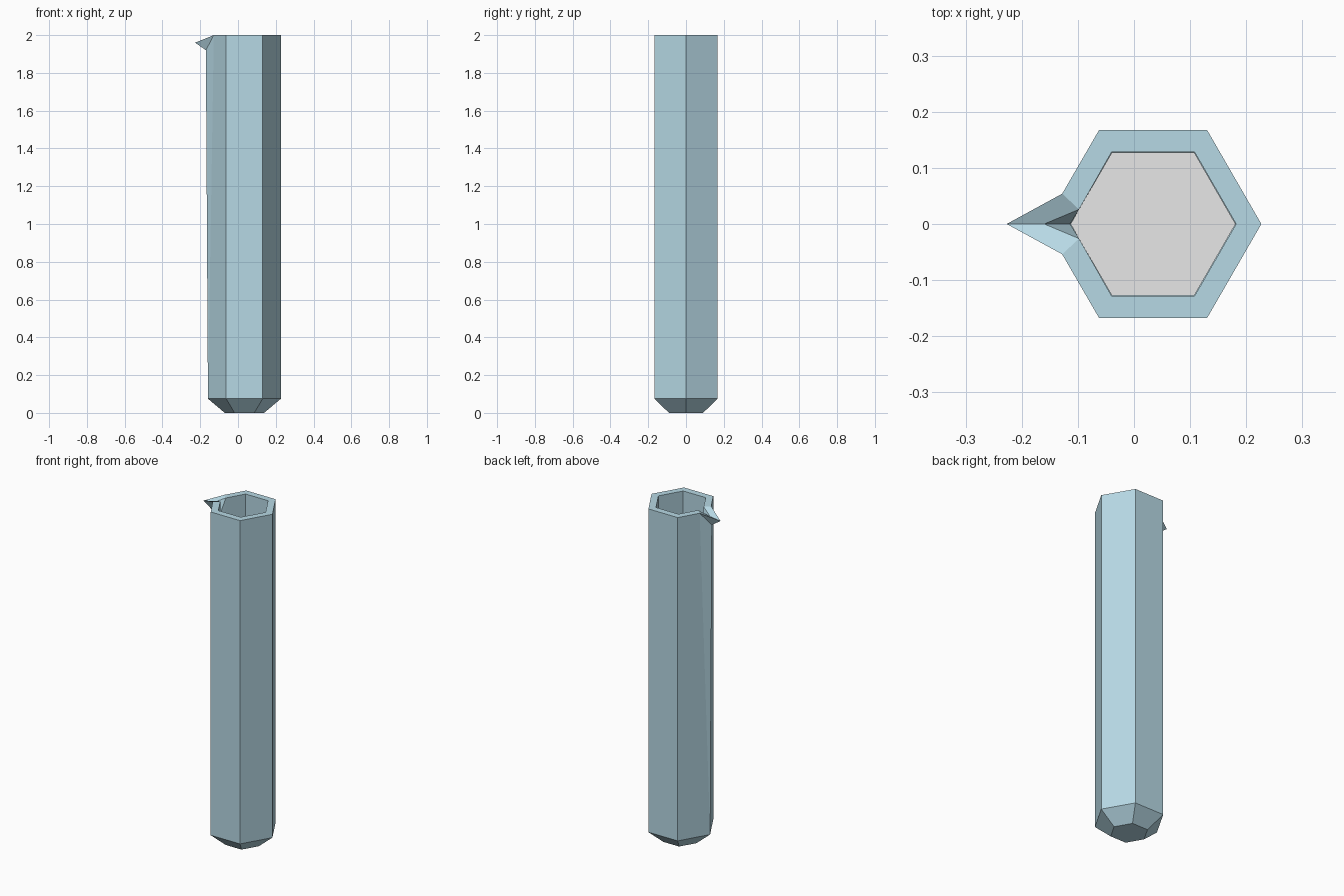
import bpy, bmesh, math

if "Cube" in bpy.data.objects:
    bpy.data.objects.remove(bpy.data.objects["Cube"])

CX = 0.034  # tube axis, offset so that the spout balances the width


def material(name, col):
    m = bpy.data.materials.new(name)
    m.diffuse_color = (*col, 1)
    m.use_nodes = True
    m.node_tree.nodes["Principled BSDF"].inputs["Base Color"].default_value = m.diffuse_color
    return m


glass = material("pale blue glass", (0.47, 0.69, 0.78))
grey = material("light grey liquid", (0.80, 0.80, 0.80))


def ring(bm, r, z):
    # corner 3 points to -x, where the spout is
    return [bm.verts.new((CX + r * math.cos(i * math.pi / 3),
                          r * math.sin(i * math.pi / 3), z)) for i in range(6)]


def bridge(bm, a, b):
    for i in range(6):
        j = (i + 1) % 6
        bm.faces.new((a[i], a[j], b[j], b[i]))


def finish(bm, name, mat):
    bmesh.ops.recalc_face_normals(bm, faces=bm.faces)
    me = bpy.data.meshes.new(name)
    bm.to_mesh(me)
    bm.free()
    me.materials.append(mat)
    ob = bpy.data.objects.new(name, me)
    bpy.context.collection.objects.link(ob)
    return ob


def wall(bm, r, z_low, r_base, z_base, side, tip, throat):
    """One skin of the tube: base, chamfer, six sides and its spout."""
    base, low = ring(bm, r_base, z_base), ring(bm, r, z_low)
    bm.faces.new(base)
    bridge(bm, base, low)
    top = ring(bm, r, 2.0)
    top[3].co = throat
    s_back = bm.verts.new((side[0], side[1], 2.0))
    s_front = bm.verts.new((side[0], -side[1], 2.0))
    lip = bm.verts.new(tip)
    for i in (0, 1, 4, 5):
        j = (i + 1) % 6
        bm.faces.new((low[i], low[j], top[j], top[i]))
    for k, s in ((2, s_back), (4, s_front)):
        bm.faces.new((low[k], low[3], s, top[k]))
        bm.faces.new((low[3], top[3], s))
        bm.faces.new((top[3], lip, s))
    return top[:3] + [s_back, lip, s_front] + top[4:]


# Hexagonal tube with chamfered base and pulled-out spout
bm = bmesh.new()
outer = wall(bm, 0.193, 0.075, 0.104, 0.0,
             (-0.128, 0.054), (-0.227, 0, 1.96), (-0.17, 0, 1.92))
inner = wall(bm, 0.148, 0.10, 0.08, 0.04,
             (-0.098, 0.026), (-0.16, 0, 1.968), (-0.114, 0, 1.92))
for i in range(8):  # rim
    j = (i + 1) % 8
    bm.faces.new((outer[i], outer[j], inner[j], inner[i]))
finish(bm, "test_tube", glass)

# Liquid inside
bm = bmesh.new()
rings = [ring(bm, 0.079, 0.042), ring(bm, 0.147, 0.10), ring(bm, 0.147, 1.0)]
bridge(bm, rings[0], rings[1])
bridge(bm, rings[1], rings[2])
bm.faces.new(rings[0])
bm.faces.new(rings[2])
finish(bm, "liquid", grey)
